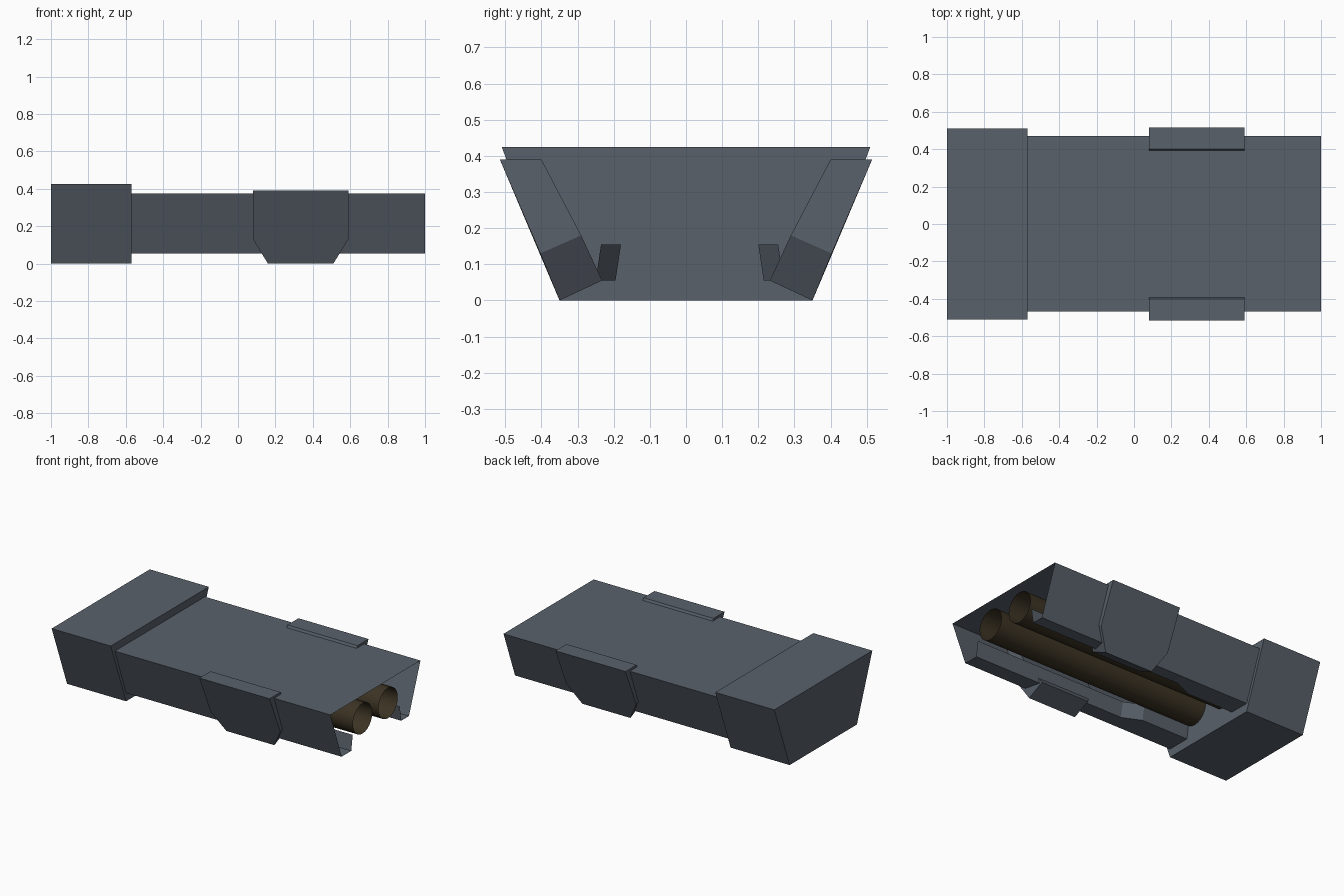
import bpy, math

if "Cube" in bpy.data.objects:
    bpy.data.objects.remove(bpy.data.objects["Cube"])


def material(name, colour):
    m = bpy.data.materials.new(name)
    m.diffuse_color = (*colour, 1)
    m.use_nodes = True
    m.node_tree.nodes["Principled BSDF"].inputs["Base Color"].default_value = m.diffuse_color
    return m


METAL = material("blue_grey_metal", (0.10, 0.12, 0.145))
BRONZE = material("dark_bronze", (0.045, 0.033, 0.017))


def loft(name, rings, mat, closed=True, caps=True):
    """Skin a list of equal-length rings of 3D points."""
    n = len(rings[0])
    verts = [p for ring in rings for p in ring]
    faces = []
    for r in range(len(rings) - 1):
        for i in range(n if closed else n - 1):
            j = (i + 1) % n
            faces.append((r * n + i, r * n + j, (r + 1) * n + j, (r + 1) * n + i))
    if caps:
        faces.append(tuple(reversed(range(n))))
        faces.append(tuple(range((len(rings) - 1) * n, len(rings) * n)))
    me = bpy.data.meshes.new(name)
    me.from_pydata(verts, [], faces)
    me.materials.append(mat)
    ob = bpy.data.objects.new(name, me)
    bpy.context.collection.objects.link(ob)
    bpy.ops.object.select_all(action='DESELECT')
    ob.select_set(True)
    bpy.context.view_layer.objects.active = ob
    if closed and caps:
        bpy.ops.object.mode_set(mode='EDIT')
        bpy.ops.mesh.select_all(action='SELECT')
        bpy.ops.mesh.normals_make_consistent(inside=False)
        bpy.ops.object.mode_set(mode='OBJECT')
    return ob


# Rear block: flared trapezoid
block = [(-0.35, 0), (0.35, 0), (0.51, 0.425), (-0.51, 0.425)]
loft("rear_block", [[(x, y, z) for y, z in block] for x in (-1, -0.57)], METAL)


# Thin open channel; its inner lips step inwards towards the rear block
def channel(x, step):
    prof = [(-0.235 + step, 0.155), (-0.25 + step, 0.055), (-0.35, 0.055), (-0.467, 0.375),
            (0.47, 0.375), (0.35, 0.055), (0.27 - step, 0.055), (0.255 - step, 0.155)]
    return [(x, y, z) for y, z in prof]


loft("channel_body", [channel(-0.57, 0.055), channel(-0.23, 0.055),
                      channel(-0.11, 0), channel(1, 0)], METAL, closed=False, caps=False)

# Side plates: slanted slabs with chamfered lower corners
for side, label in ((-1, "front"), (1, "back")):
    def outline(top, mid, low):
        pts = [(0.08, top), (0.08, mid), (0.16, low), (0.51, low), (0.59, mid), (0.59, top)]
        return [(x, side * y, z) for x, (y, z) in pts]
    loft(label + "_side_plate", [outline((0.515, 0.39), (0.403, 0.13), (0.35, 0)),
                                 outline((0.40, 0.39), (0.29, 0.18), (0.232, 0.055))], METAL)

# Twin open tubes
for y, label in ((-0.125, "front"), (0.14, "back")):
    rings = [[(x, y + 0.1 * math.cos(a), 0.22 + 0.1 * math.sin(a))
              for a in (math.tau * k / 24 for k in range(24))] for x in (-0.57, 0.995)]
    loft(label + "_tube", rings, BRONZE, caps=False)
    bpy.ops.object.shade_smooth_by_angle()
